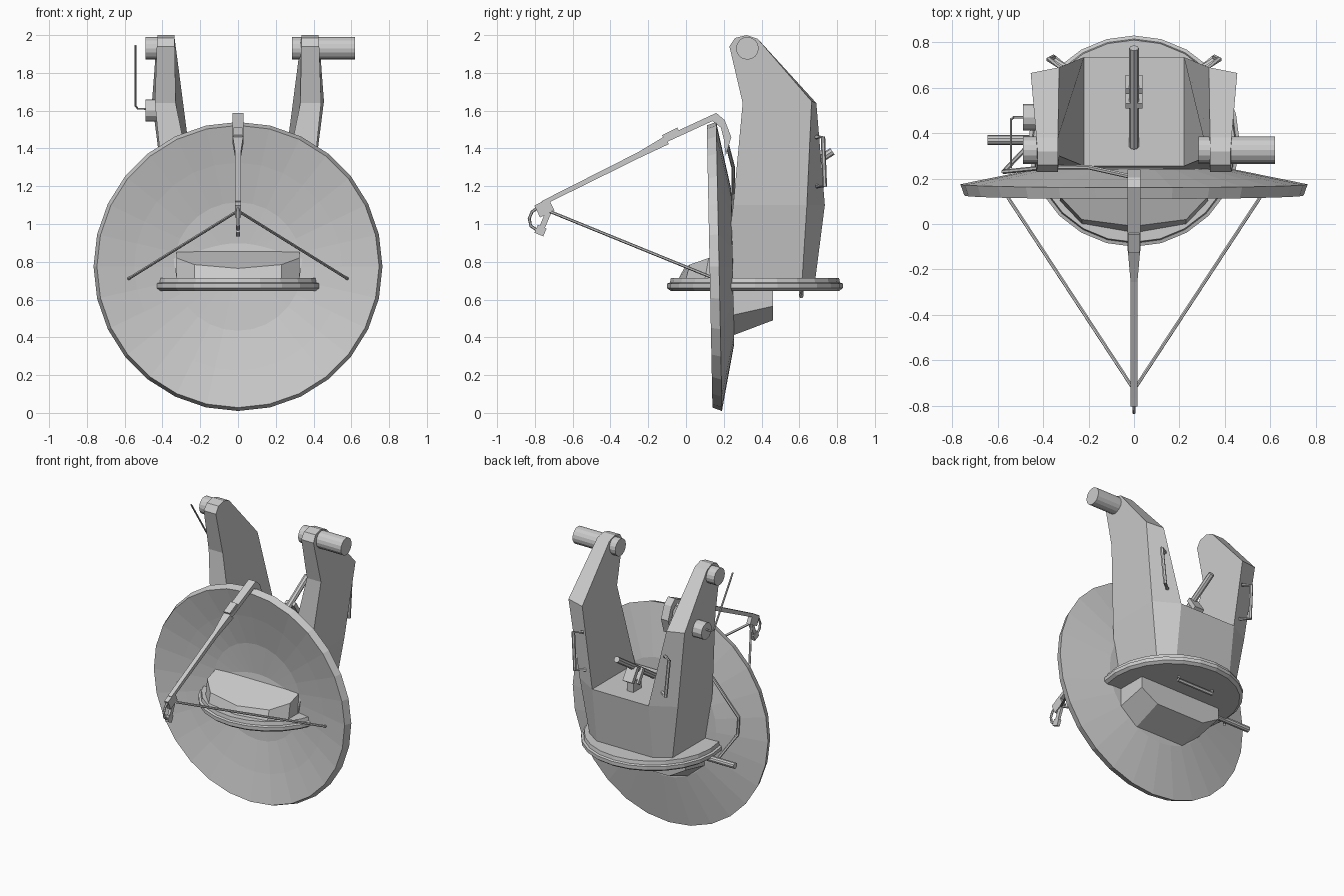
import bpy, bmesh, math
from mathutils import Vector


def mesh(name, verts, faces):
    me = bpy.data.meshes.new(name)
    me.from_pydata(verts, [], faces)
    bm = bmesh.new()
    bm.from_mesh(me)
    bmesh.ops.recalc_face_normals(bm, faces=bm.faces)
    bm.to_mesh(me)
    bm.free()
    ob = bpy.data.objects.new(name, me)
    bpy.context.collection.objects.link(ob)
    return ob


def loft(name, rings):
    """Skin equal-length closed rings and cap both ends."""
    n = len(rings[0])
    verts = [tuple(p) for r in rings for p in r]
    faces = [(k * n + i, k * n + (i + 1) % n, (k + 1) * n + (i + 1) % n, (k + 1) * n + i)
             for k in range(len(rings) - 1) for i in range(n)]
    faces += [tuple(range(n)), tuple(range(len(verts) - n, len(verts)))]
    return mesh(name, verts, faces)


def tube(name, pts, r, sides=8):
    """Round bar following a path."""
    pts = [Vector(p) for p in pts]
    rings = []
    for i, p in enumerate(pts):
        d = (pts[min(i + 1, len(pts) - 1)] - pts[max(i - 1, 0)]).normalized()
        ref = Vector((1, 0, 0)) if abs(d.x) < 0.9 else Vector((0, 0, 1))
        u = d.cross(ref).normalized()
        v = d.cross(u)
        rings.append([p + r * (u * math.cos(a) + v * math.sin(a))
                      for a in (2 * math.pi * k / sides for k in range(sides))])
    return loft(name, rings)


def slab(name, outline, w):
    """Side outline (y, z) extruded to half-width w about x = 0."""
    return loft(name, [[(s * w, y, z) for y, z in outline] for s in (-1, 1)])


def box(name, c, size, rx=0):
    ca, sa = math.cos(rx), math.sin(rx)
    hy, hz = size[1] / 2, size[2] / 2
    q = [(c[1] + a * hy * ca - b * hz * sa, c[2] + a * hy * sa + b * hz * ca)
         for a, b in ((-1, -1), (1, -1), (1, 1), (-1, 1))]
    ob = slab(name, q, size[0] / 2)
    ob.location.x = c[0]
    return ob


def both(half):
    """Mirror a half outline given from front to back."""
    return half + [(-x, y, z) for x, y, z in reversed(half)]


# dish: closed shell from front centre over the rim to back centre, slightly tilted
N = 28
prof = [(0.03, 0.235), (0.34, 0.215), (0.55, 0.172), (0.747, 0.125),
        (0.765, 0.175), (0.41, 0.247), (0.03, 0.255)]
loft("dish", [[(r * math.sin(a), y - 0.02 * r * math.cos(a), 0.775 + r * math.cos(a))
               for a in (2 * math.pi * k / N for k in range(N))] for r, y in prof])

# turntable plate
loft("turntable", [[(r * math.cos(a), 0.365 + r * math.sin(a), z)
                    for a in (2 * math.pi * k / 24 for k in range(24))]
                   for r, z in [(0.445, 0.645), (0.465, 0.66), (0.465, 0.685),
                                (0.45, 0.69), (0.445, 0.715)]])

# yoke body between turntable and saddle
loft("yoke_body", [
    both([(0.22, 0.2, 0.71), (0.325, 0.2, 0.71), (0.325, 0.615, 0.71), (0.22, 0.685, 0.71)]),
    both([(0.22, 0.255, 1.1), (0.385, 0.25, 1.1), (0.385, 0.64, 1.1), (0.22, 0.735, 1.1)])])

# front housing poking through the dish
loft("front_housing", [
    both([(0, -0.04, 0.71), (0.23, 0.0, 0.71), (0.325, 0.10, 0.71), (0.325, 0.24, 0.71)]),
    both([(0, -0.01, 0.765), (0.23, 0.02, 0.785), (0.325, 0.12, 0.82), (0.325, 0.24, 0.86)])])

# yoke arms
arm_in = [(0.22, 0.255, 1.1), (0.33, 0.30, 1.64), (0.335, 0.23, 1.94), (0.335, 0.26, 1.985),
          (0.335, 0.32, 2.0), (0.335, 0.38, 1.98), (0.33, 0.69, 1.64), (0.22, 0.735, 1.1)]
arm_out = [(0.385, 0.25, 1.1), (0.44, 0.30, 1.64), (0.43, 0.23, 1.94), (0.425, 0.26, 1.985),
           (0.425, 0.32, 2.0), (0.43, 0.38, 1.98), (0.455, 0.665, 1.65), (0.385, 0.64, 1.1)]
for s, side in ((1, "right"), (-1, "left")):
    loft("yoke_arm_" + side, [[(s * x, y, z) for x, y, z in ring] for ring in (arm_in, arm_out)])
    # handrail on the rear chamfer
    tube("handrail_" + side, [(s * 0.32, 0.69, 1.46), (s * 0.375, 0.725, 1.46),
                              (s * 0.355, 0.735, 1.2), (s * 0.30, 0.69, 1.2)], 0.012, 6)
    # feed struts
    tube("feed_strut_" + side, [(0, -0.73, 1.07), (s * 0.58, 0.155, 0.71)], 0.008, 6)

# pivots and motor
P = (0.325, 1.93)
tube("motor", [(0.40, *P), (0.62, *P)], 0.06, 16)
tube("right_hub", [(0.285, *P), (0.36, *P)], 0.06, 16)
tube("left_hub", [(-0.49, *P), (-0.40, *P)], 0.06, 16)
tube("encoder", [(-0.49, 0.47, 1.6), (-0.39, 0.47, 1.6)], 0.058, 12)
tube("encoder_rod", [(-0.48, 0.47, 1.61), (-0.53, 0.47, 1.61),
                     (-0.542, 0.46, 1.625), (-0.542, 0.25, 1.945)], 0.006, 6)

# counterweight box under the turntable
loft("counter_box", [
    [(-0.32, y, 0.66), (-0.32, y, zm), (-0.19, y, zb), (0.19, y, zb), (0.32, y, zm), (0.32, y, 0.66)]
    for y, zm, zb in ((0.235, 0.515, 0.405), (0.46, 0.565, 0.49))])
tube("under_handrail", [(-0.14, 0.61, 0.65), (-0.14, 0.61, 0.62),
                        (0.14, 0.61, 0.62), (0.14, 0.61, 0.65)], 0.013, 6)
tube("side_pipe", [(-0.30, 0.37, 0.65), (-0.645, 0.37, 0.65)], 0.021, 10)

# cable running behind the dish up to the feed arm
tube("dish_cable", [(-0.48, 0.33, 0.64), (-0.57, 0.235, 0.80), (-0.575, 0.23, 0.92),
                    (-0.38, 0.25, 1.16), (-0.2, 0.25, 1.30), (-0.02, 0.21, 1.45)], 0.01, 6)

# actuator on the saddle
tube("actuator", [(0, 0.34, 1.10), (0, 0.775, 1.385)], 0.021, 8)
for y, z in ((0.55, 1.19), (0.615, 1.22)):
    box("actuator_bracket", (0, y, z), (0.075, 0.028, 0.11), 0.58)
box("actuator_foot", (0, 0.58, 1.13), (0.05, 0.09, 0.09))

# feed arm: bent bracket over the rim, taper, thin boom
slab("feed_bracket", [(0.21, 1.36), (0.24, 1.46), (0.205, 1.55), (0.16, 1.588), (-0.03, 1.50),
                      (-0.12, 1.456), (-0.11, 1.43), (0.14, 1.545), (0.185, 1.51), (0.20, 1.45)], 0.028)
loft("feed_boom", [[(-w, y - t * 0.4, z + t), (w, y - t * 0.4, z + t),
                    (w, y + t * 0.4, z - t), (-w, y + t * 0.4, z - t)]
                   for y, z, w, t in ((-0.10, 1.445, 0.028, 0.022), (-0.25, 1.365, 0.015, 0.014),
                                      (-0.76, 1.11, 0.015, 0.011))])
box("boom_box", (0, -0.08, 1.477), (0.05, 0.09, 0.03), 0.46)

# feed head with hose
box("feed_head", (0, -0.75, 1.085), (0.03, 0.085, 0.07), 0.46)
box("feed_stem", (0, -0.748, 1.015), (0.018, 0.03, 0.10), -0.4)
box("feed_horn", (0, -0.77, 0.965), (0.022, 0.05, 0.045), -0.4)
tube("feed_hose", [(0, -0.78, 1.09), (0, -0.815, 1.065), (0, -0.83, 1.03),
                   (0, -0.822, 0.99), (0, -0.785, 0.965)], 0.008, 6)
